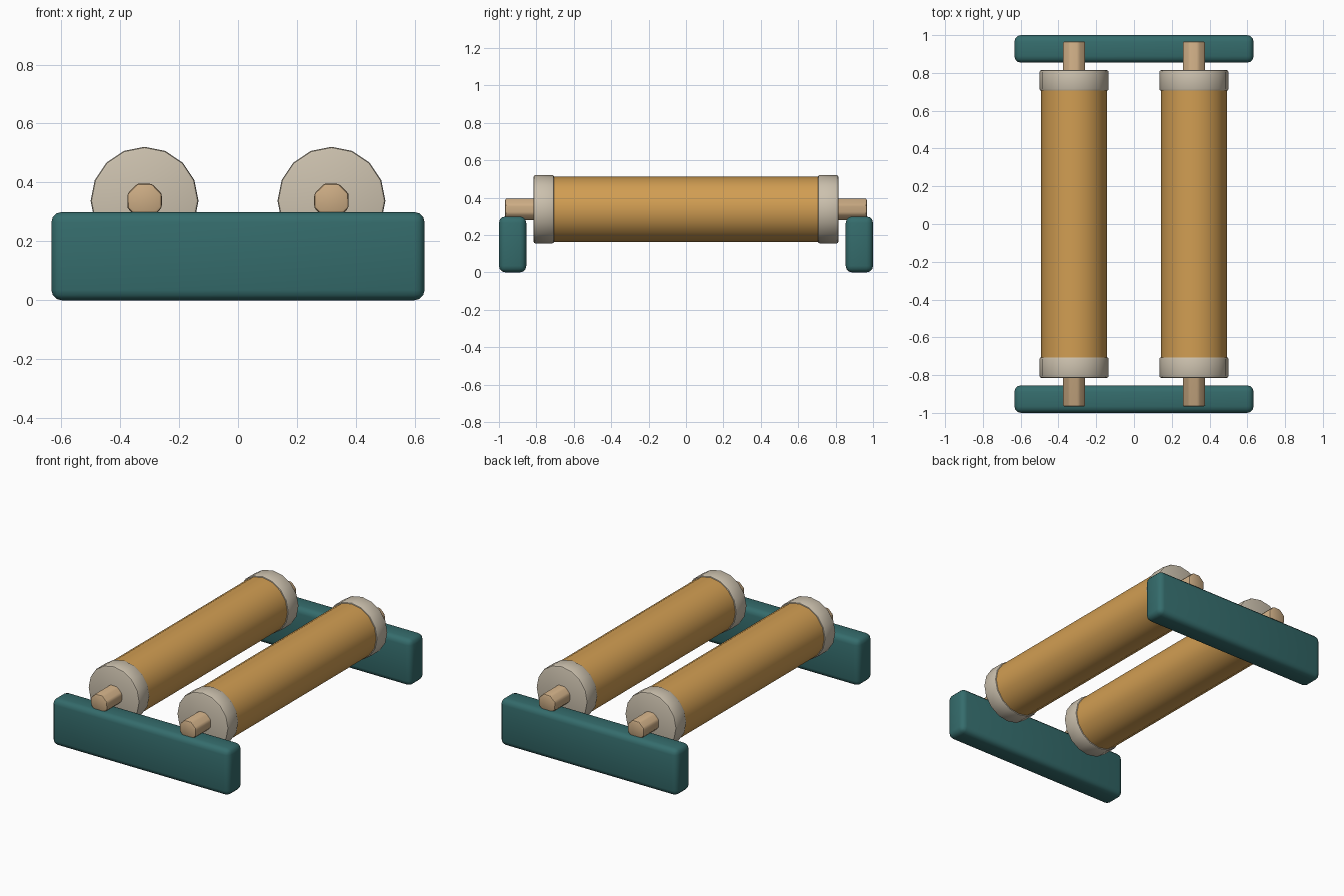
import bpy
import math
from mathutils import Matrix

old = bpy.data.objects.get("Cube")
if old:
    bpy.data.objects.remove(old, do_unlink=True)


def material(name, rgb):
    mat = bpy.data.materials.new(name)
    mat.use_nodes = True
    colour = (*rgb, 1)
    mat.diffuse_color = colour
    mat.node_tree.nodes["Principled BSDF"].inputs["Base Color"].default_value = colour
    return mat


TEAL = material("teal", (0.035, 0.15, 0.15))
AMBER = material("amber", (0.64, 0.34, 0.085))
CREAM = material("cream", (0.60, 0.53, 0.42))
TAN = material("tan wood", (0.60, 0.41, 0.23))


def finish(obj, name, mat, bevel, segments, angle=30):
    """Name, colour, bevel and smooth a part."""
    obj.name = obj.data.name = name
    obj.data.materials.append(mat)
    if bevel:
        mod = obj.modifiers.new("Rounded edges", "BEVEL")
        mod.width = bevel
        mod.segments = segments
        mod.limit_method = "ANGLE"
        mod.angle_limit = math.radians(angle)
        bpy.ops.object.modifier_apply(modifier=mod.name)
    bpy.ops.object.shade_smooth_by_angle(angle=math.radians(35))
    return obj


def rod(name, mat, x, y, radius, length, sides, bevel=0, segments=2, turn=0):
    """Cylinder lying along the y axis at axle height."""
    bpy.ops.mesh.primitive_cylinder_add(vertices=sides, radius=radius, depth=length,
                                        location=(x, y, AXLE_Z))
    obj = bpy.context.object
    obj.data.transform(Matrix.Rotation(math.pi / 2, 4, "X")
                       @ Matrix.Rotation(turn, 4, "Z"))
    return finish(obj, name, mat, bevel, segments)


AXLE_Z = 0.338
ROLLER_X = 0.317

# End rails
for side, y in (("front", -0.927), ("back", 0.927)):
    bpy.ops.mesh.primitive_cube_add(size=1, location=(0, y, 0.15))
    rail = bpy.context.object
    rail.data.transform(Matrix.Diagonal((1.266, 0.146, 0.3, 1)))
    finish(rail, side + "_rail", TEAL, 0.035, 3)

# Rollers with end caps and axles
for side, x in (("right", -ROLLER_X), ("left", ROLLER_X)):
    rod(side + "_roller", AMBER, x, 0, 0.175, 1.5, 16)
    rod(side + "_axle", TAN, x, 0, 0.0635, 1.934, 8, 0.01, 2, math.pi / 8)
    for end, y in (("front", -0.76), ("back", 0.76)):
        rod(f"{side}_{end}_cap", CREAM, x, y, 0.183, 0.11, 16, 0.01)
